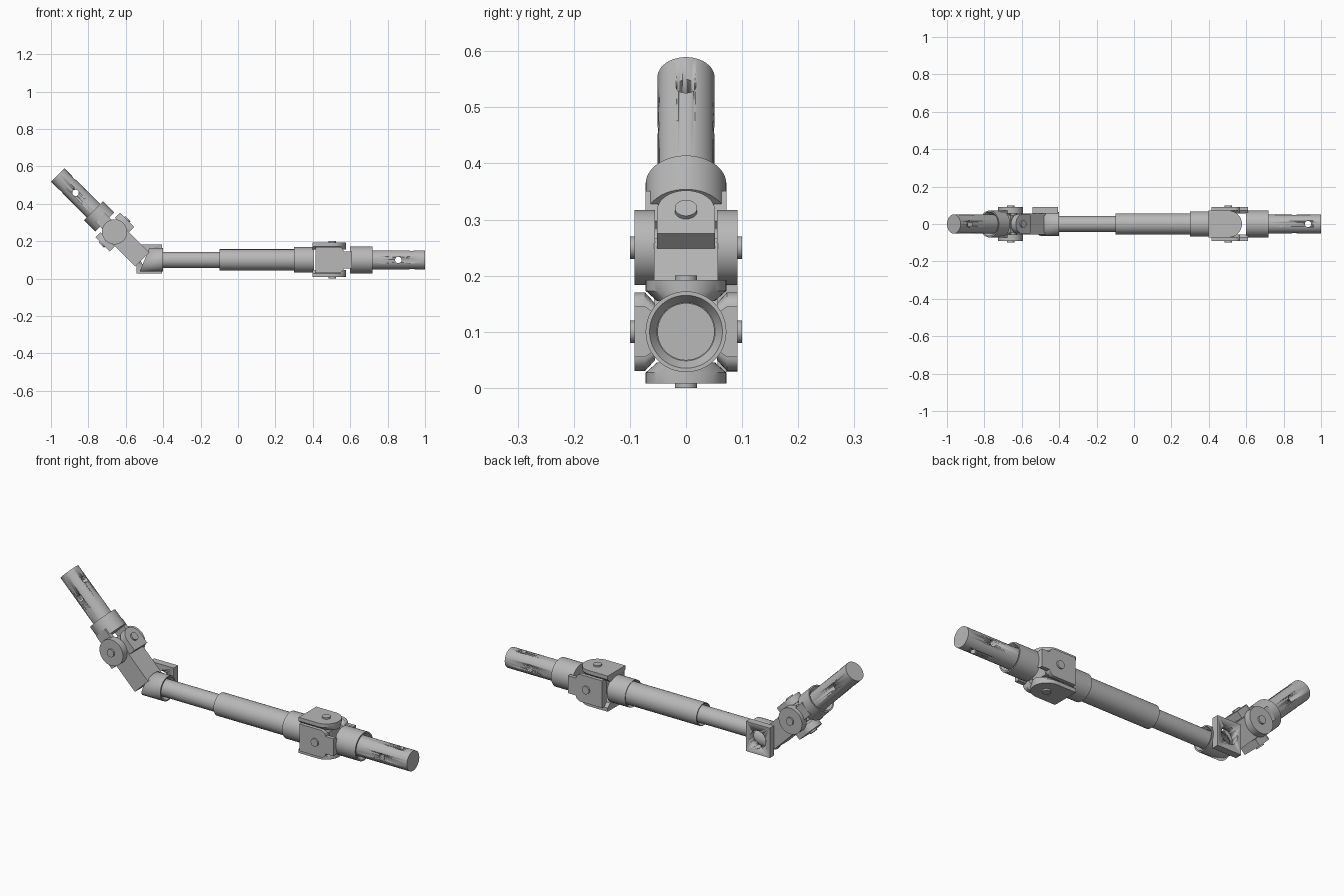
import bpy, bmesh, math
from mathutils import Matrix, Vector

cube = bpy.data.objects.get("Cube")
if cube:
    bpy.data.objects.remove(cube, do_unlink=True)

steel = bpy.data.materials.new("plain grey steel")
steel.use_nodes = True
GREY = (0.48, 0.48, 0.48, 1)
steel.diffuse_color = GREY
steel.node_tree.nodes["Principled BSDF"].inputs["Base Color"].default_value = GREY

# Frames: local x runs along the shaft, y is world y
MAIN = Matrix.Translation((0, 0, 0.1))
STRAIGHT = Matrix.Translation((0.505, 0, 0.1))
BENT = Matrix.Translation((-0.66, 0, 0.25)) @ Matrix.Rotation(math.radians(225), 4, 'Y')


def finish(name, bm, frame):
    bmesh.ops.recalc_face_normals(bm, faces=bm.faces[:])
    bm.transform(frame)
    mesh = bpy.data.meshes.new(name)
    bm.to_mesh(mesh)
    bm.free()
    obj = bpy.data.objects.new(name, mesh)
    bpy.context.collection.objects.link(obj)
    mesh.materials.append(steel)
    bpy.ops.object.select_all(action='DESELECT')
    obj.select_set(True)
    bpy.context.view_layer.objects.active = obj
    bpy.ops.object.shade_smooth_by_angle(angle=math.radians(30))
    return obj


def skin(bm, rings, closed=False):
    loops = [[bm.verts.new(p) for p in ring] for ring in rings]
    n = len(loops[0])
    pairs = list(zip(loops, loops[1:]))
    if closed:
        pairs.append((loops[-1], loops[0]))
    for a, b in pairs:
        for i in range(n):
            j = (i + 1) % n
            bm.faces.new((a[i], a[j], b[j], b[i]))
    if not closed:
        bm.faces.new(loops[0])
        bm.faces.new(loops[-1])


def turned(name, profile, frame, closed=False, sides=48):
    """Turn (x, radius) points about local x."""
    bm = bmesh.new()
    angles = [math.tau * i / sides for i in range(sides)]
    skin(bm, [[(x, r * math.cos(a), r * math.sin(a)) for a in angles]
              for x, r in profile], closed)
    return finish(name, bm, frame)


def rod(name, x0, x1, r, frame):
    return turned(name, [(x0, r), (x1, r)], frame)


def collar(name, x0, x1, r, bore, frame):
    """Collar with a bevelled recess at the x1 end."""
    d = 0.02 if x1 > x0 else -0.02
    lip = (r + bore) / 2 + 0.003
    return turned(name, [(x0, r), (x1, r), (x1, lip), (x1 - d, bore)], frame)


def block(name, size, centre, frame):
    bm = bmesh.new()
    bmesh.ops.create_cube(bm, size=1)
    bm.transform(Matrix.Translation(centre) @ Matrix.Diagonal((*size, 1)))
    return finish(name, bm, frame)


def drill(obj, place, direction, r):
    turn = Vector((1, 0, 0)).rotation_difference(Vector(direction)).to_matrix().to_4x4()
    cutter = rod("drill_helper", -0.12, 0.12, r, place @ turn)
    cutter.hide_render = True
    mod = obj.modifiers.new("hole", 'BOOLEAN')
    mod.operation, mod.object, mod.solver = 'DIFFERENCE', cutter, 'EXACT'
    bpy.context.view_layer.objects.active = obj
    bpy.ops.object.modifier_apply(modifier=mod.name)
    bpy.data.objects.remove(cutter, do_unlink=True)


def arms(name, outline, frame, upright, inner=0.72):
    """Pair of fork cheeks, bevelled inward on their inner side."""
    for side, label in ((1, "a"), (-1, "b")):
        bm = bmesh.new()
        rings = []
        for off, s in ((0.055, inner), (0.073, 1), (0.092, 1)):
            o = off * side
            rings.append([(x, t * s, o) if upright else (x, o, t * s) for x, t in outline])
        skin(bm, rings)
        finish(f"{name}_{label}", bm, frame)


def round_arm(root, r):
    arc = [math.pi / 2 - math.pi * i / 24 for i in range(25)]
    return [(root, -r), (root, r)] + [(r * math.cos(a), r * math.sin(a)) for a in arc]


def shouldered_arm():
    arc = [math.pi / 2 * (1 - i / 6) for i in range(7)]
    half = [(-0.09, 0.07)] + [(0.03 + 0.03 * math.cos(a), 0.045 + 0.025 * math.sin(a))
                              for a in arc] + [(0.105, 0.045)]
    return half + [(x, -t) for x, t in reversed(half)]


def spider(name, frame):
    """Cross with four bearing pins."""
    block(name + "_core", (0.09, 0.09, 0.09), (0, 0, 0), frame)
    for axis, label in (('Z', "side"), ('Y', "upright")):
        turn = frame @ Matrix.Rotation(math.pi / 2, 4, axis)
        rod(f"{name}_{label}_bearing", -0.07, 0.07, 0.035, turn)
        rod(f"{name}_{label}_pin", -0.1, 0.1, 0.02, turn)


def end_shaft(name, start, end, side_hole, upright_hole, frame):
    shaft = rod(name, start, end, 0.051, frame)
    drill(shaft, frame @ Matrix.Translation((side_hole, 0, 0)), (0, 1, 0), 0.017)
    drill(shaft, frame @ Matrix.Translation((upright_hole, 0, 0)), (0, 0, 1), 0.017)


# Telescoping middle shaft
rod("inner_shaft", -0.46, -0.06, 0.043, MAIN)
collar("outer_sleeve", 0.32, -0.1, 0.057, 0.044, MAIN)
collar("sleeve_collar", 0.405, 0.3, 0.068, 0.058, MAIN)

# Straight joint and its output shaft
arms("sleeve_fork_arm", round_arm(-0.108, 0.072), STRAIGHT, True)
arms("output_fork_arm", shouldered_arm(), STRAIGHT, False)
spider("straight_spider", STRAIGHT)
collar("output_collar", 0.095, 0.215, 0.072, 0.052, STRAIGHT)
end_shaft("output_shaft", 0.19, 0.495, 0.352, 0.425, STRAIGHT)

# Bent joint and its input shaft
arms("input_fork_disc", round_arm(0, 0.067)[2:] + [
    (0.067 * math.cos(a), 0.067 * math.sin(a))
    for a in [-math.pi / 2 - math.pi * i / 24 for i in range(1, 24)]], BENT, False, 1)
for side, label in ((1, "back"), (-1, "front")):
    block("input_fork_neck_" + label, (0.075, 0.022, 0.07), (0.07, 0.061 * side, 0), BENT)
arms("link_fork_arm", round_arm(-0.057, 0.052), BENT, True, 1)
spider("bent_spider", BENT)
collar("input_collar", 0.075, 0.16, 0.072, 0.052, BENT)
end_shaft("input_shaft", 0.13, 0.429, 0.295, 0.356, BENT)

# Elbow link and mitred collar
block("elbow_link", (0.18, 0.114, 0.106), (-0.12, 0, 0), BENT)
elbow = collar("elbow_collar", -0.56, -0.4, 0.063, 0.044, MAIN)
bm = bmesh.new()
bm.from_mesh(elbow.data)
cut = bmesh.ops.bisect_plane(bm, geom=bm.verts[:] + bm.edges[:] + bm.faces[:],
                             plane_co=(-0.5, 0, 0.1), plane_no=(0.92, 0, -0.38),
                             clear_inner=True)
bmesh.ops.holes_fill(bm, edges=[e for e in bm.edges if e.is_boundary])
bmesh.ops.recalc_face_normals(bm, faces=bm.faces[:])
bm.to_mesh(elbow.data)
bm.free()

# Open bearing cheek behind the elbow
cheek = block("open_bearing_cheek", (0.136, 0.036, 0.154), (-0.475, 0.074, 0.005), MAIN)
drill(cheek, MAIN @ Matrix.Translation((-0.475, 0.074, 0.005)), (0, 1, 0), 0.045)
